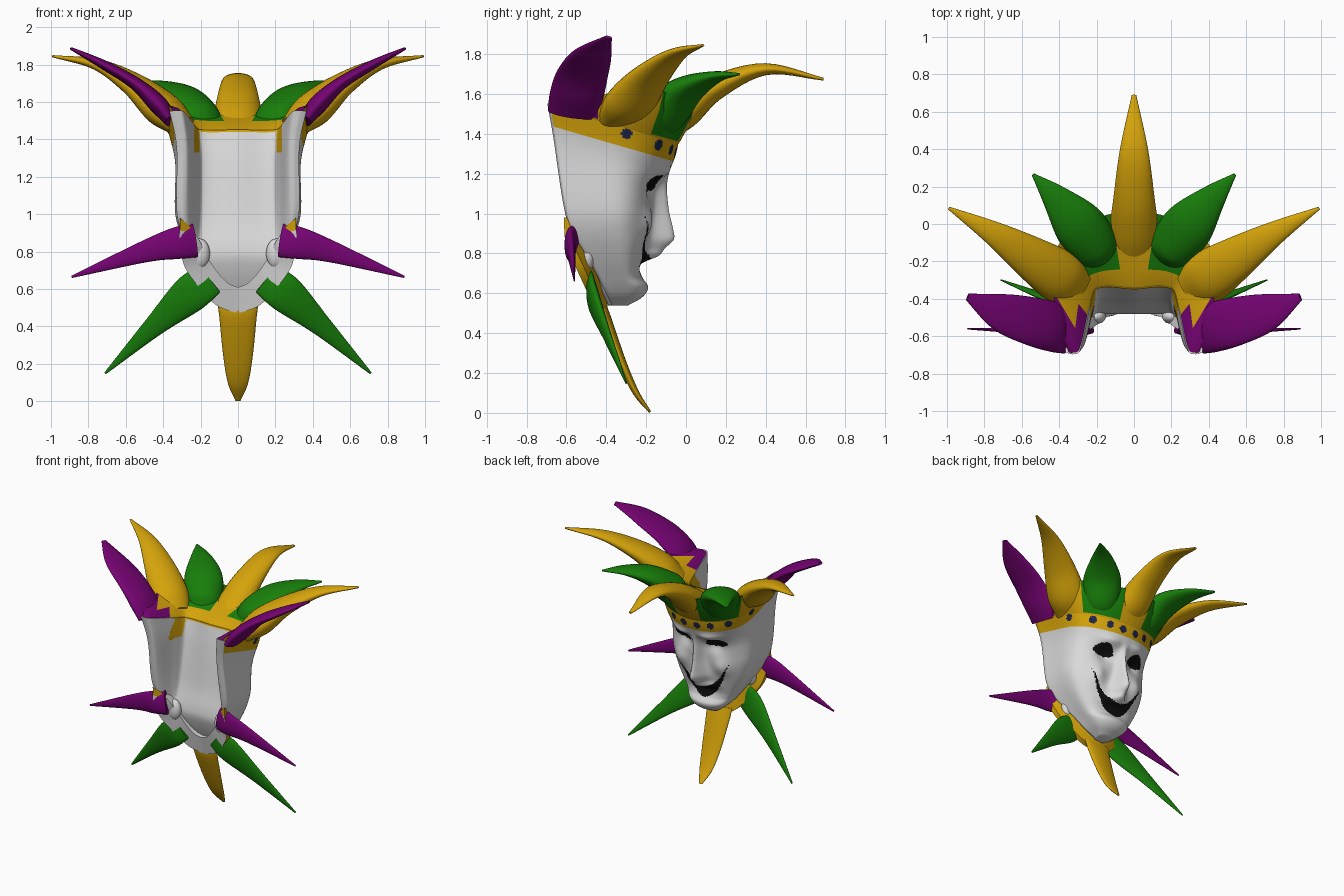
import bpy, bmesh, math
from mathutils import Vector

if "Cube" in bpy.data.objects:
    bpy.data.objects.remove(bpy.data.objects["Cube"])

def mat(name, c):
    m = bpy.data.materials.new(name)
    m.diffuse_color = (*c, 1)
    m.use_nodes = True
    m.node_tree.nodes["Principled BSDF"].inputs["Base Color"].default_value = m.diffuse_color
    return m

WHITE = mat("white", (.70, .70, .70))
GOLD = mat("gold", (.67, .37, .003))
GREEN = mat("green", (.009, .21, .003))
PURPLE = mat("purple", (.18, .001, .17))
BLACK = mat("black", (.004, .004, .004))
NAVY = mat("navy", (.012, .018, .07))

def curve(keys, t):
    """Smooth interpolation through (t, value) keys."""
    if t <= keys[0][0]: return keys[0][1]
    if t >= keys[-1][0]: return keys[-1][1]
    n = len(keys)
    slope = lambda i: ((keys[min(i+1, n-1)][1] - keys[max(i-1, 0)][1]) /
                       (keys[min(i+1, n-1)][0] - keys[max(i-1, 0)][0]))
    i = max(k for k in range(n - 1) if keys[k][0] <= t)
    h = keys[i+1][0] - keys[i][0]
    s = (t - keys[i][0]) / h
    return ((2*s**3 - 3*s*s + 1)*keys[i][1] + (s**3 - 2*s*s + s)*h*slope(i)
            + (3*s*s - 2*s**3)*keys[i+1][1] + (s**3 - s*s)*h*slope(i+1))

def make(name, bm, mats):
    bmesh.ops.recalc_face_normals(bm, faces=bm.faces)
    me = bpy.data.meshes.new(name)
    bm.to_mesh(me); bm.free()
    for m in mats: me.materials.append(m)
    bpy.context.collection.objects.link(bpy.data.objects.new(name, me))

# ---- mask: profiles by height ----
HALF_W = [(.54, .06), (.6, .14), (.7, .22), (.8, .285), (.9, .335), (1.0, .365), (1.2, .365), (1.4, .415)]
EDGE_Y = [(.54, -.36), (.6, -.39), (.7, -.44), (.8, -.5), (.9, -.56), (1.0, -.6), (1.2, -.65), (1.4, -.69)]
FRONT_Y = [(.54, -.29), (.58, -.22), (.63, -.19), (.68, -.215), (.75, -.21), (.85, -.19), (.95, -.175),
           (1.1, -.15), (1.18, -.11), (1.27, -.06), (1.4, -.03)]
NOSE = [(.75, 0), (.79, .04), (.83, .09), (.87, .125), (.92, .115), (1.0, .085), (1.1, .055), (1.2, .01), (1.26, 0)]
NOSE_W = [(.82, .05), (.88, .05), (1.0, .034), (1.2, .03)]
INNER_W = [(.9, .22), (1.2, .22), (1.4, .24)]
INNER_Y = [(.54, -.39), (.7, -.46), (.8, -.48), (1.0, -.43), (1.4, -.34)]

def bump(x, z, cx, cz, sx, sz):
    return math.exp(-((abs(x) - cx)/sx)**2 - ((z - cz)/sz)**2)

def tilt(x, y, z):
    s = min(1, max(0, (z - .9)/.37))
    return Vector((x, y, z + .29*(-.06 - y)*s*s*(3 - 2*s)))

def outer(a, z):
    w, e, f = curve(HALF_W, z), curve(EDGE_Y, z), curve(FRONT_Y, z)
    s = math.sin(a)
    x = w*s*(1.2 - .3*abs(s)**5)
    y = e + (f - e)*max(0, math.cos(a))**.74
    y += curve(NOSE, z)*math.exp(-(x/curve(NOSE_W, z))**2)
    y += .03*bump(x, z, .18, .95, .06, .07) - .03*bump(x, z, .13, 1.1, .06, .045)
    y += .025*bump(x, z, .12, 1.2, .09, .035) - .02*bump(x, z, .0, .73, .12, .04)
    y += .03*bump(x, z, 0, .79, .09, .025)
    return tilt(x, y, z)

def inner(t, z):
    w, e, yi = .9*curve(HALF_W, z), curve(EDGE_Y, z), curve(INNER_Y, z)
    wi = min(curve(INNER_W, z), .75*w)
    k = abs(t)
    x = curve([(0, 0), (.45, .85*wi), (.6, wi), (.8, wi*.6 + w*.4), (1, w*.99)], k)
    y = curve([(0, yi), (.45, yi), (.6, yi*.7 + e*.3), (.8, e + .01), (.9, e - .012), (1, e - .004)], k)
    return tilt(math.copysign(x, t), y, z)

N, R = 150, 130
bm = bmesh.new()
zs = [.54 + .83*r/R for r in range(R + 1)]
ts = [2*i/N - 1 for i in range(N + 1)]
out = [[bm.verts.new(outer(t*math.pi/2, z)) for t in ts] for z in zs]
inn = [[bm.verts.new(inner(t, z)) for t in ts] for z in zs]
gems = [outer(math.radians(s*d), 1.308 + .0004*d) for d in (7, 20, 36, 60) for s in (-1, 1)]
for r in range(R):
    z0 = (zs[r] + zs[r+1])/2
    for i in range(N):
        f = bm.faces.new((out[r][i], out[r][i+1], out[r+1][i+1], out[r+1][i]))
        c = f.calc_center_median()
        x, z = abs(c.x), c.z
        eye = ((x - .145)/.078)**2 + ((z - 1.14 - .1*(x - .145))/(.052 if z > 1.14 else .026))**2 < 1
        mouth = .675 + 6*x*x < z < .77 + 4.2*x*x
        if z0 > 1.262:
            f.material_index = 3 if any((c - g).length < .027 for g in gems) else 1
        elif eye or mouth:
            f.material_index = 2
        f = bm.faces.new((inn[r][i], inn[r+1][i], inn[r+1][i+1], inn[r][i+1]))
        c = f.calc_center_median()
        f.material_index = int(z0 > 1.355 and abs(c.x) < .2 or .205 < abs(c.x) < .235 and 1.33 < c.z)
    for i in (0, N):
        bm.faces.new((out[r][i], out[r+1][i], inn[r+1][i], inn[r][i]))
for r in (0, R):
    for i in range(N):
        f = bm.faces.new((out[r][i], out[r][i+1], inn[r][i+1], inn[r][i]))
        f.material_index = int(r == R and abs(ts[i]) < .6)
make("mask", bm, [WHITE, GOLD, BLACK, NAVY])

# ---- crown: flared web joining the horns, coloured by direction ----
bm = bmesh.new()
rows = []
for i in range(-60, 61):
    t = .96*i/60
    fade = 1 - .8*max(0, (abs(t) - .6)/.36)
    a, c = outer(t*math.pi/2, 1.335), inner(t, 1.365)
    d = Vector((a.x, a.y + .45, 0)).normalized()
    top = a + d*.11*fade + Vector((0, 0, .07 + .17*fade))
    low = a + d*.012 + Vector((0, 0, .03))
    mid = top.lerp(c, .75) + Vector((0, 0, .02*fade))
    rows.append([bm.verts.new(p) for p in (a - d*.01, low, a.lerp(top, .6) + d*.01, top, mid, c)])
for p, q in zip(rows, rows[1:]):
    for k in range(6):
        f = bm.faces.new((p[k], p[(k+1) % 6], q[(k+1) % 6], q[k]))
        m = f.calc_center_median()
        ang = math.degrees(math.atan2(abs(m.x), m.y + .45))
        if k > 0 and abs(m.x) > .1 and not (k == 4 and ang < 80):
            f.material_index = 1 if ang < 50 else 0 if ang < 90 else 2
bm.faces.new(rows[0]); bm.faces.new(rows[-1])
make("crown", bm, [GOLD, GREEN, PURPLE])

# ---- horns and collar points: swept flattened ellipses ----
def horn(name, keys, across, m, side=1):
    """keys: x, y, z, half width, half thickness along the path."""
    S, K = 24, 28
    at = lambda t: [curve([(i, k[j]) for i, k in enumerate(keys)], t) for j in range(5)]
    bm = bmesh.new()
    rings = []
    for s in range(S + 1):
        t = (len(keys) - 1)*s/S
        p = at(t)
        d = Vector(at(t + .02)[:3]) - Vector(at(t - .02)[:3])
        u = Vector(across)
        u = (u - d*u.dot(d)/d.length_squared).normalized()
        v = d.cross(u).normalized()
        ring = []
        for k in range(K):
            a = math.tau*k/K
            q = Vector(p[:3]) + u*p[3]*math.cos(a) + v*p[4]*math.sin(a)
            ring.append(bm.verts.new((q.x*side, q.y, q.z)))
        rings.append(ring)
    for a, b in zip(rings, rings[1:]):
        for k in range(K):
            bm.faces.new((a[k], a[(k+1) % K], b[(k+1) % K], b[k]))
    bm.faces.new(rings[0]); bm.faces.new(rings[-1])
    make(name, bm, [m])

horn("front_horn", [(0, -.2, 1.42, .11, .06), (0, -.04, 1.5, .13, .095), (0, .14, 1.63, .11, .065),
                    (0, .4, 1.725, .075, .03), (0, .69, 1.675, .012, .007)], (1, 0, 0), GOLD)
horn("bottom_point", [(0, -.415, .53, .11, .02), (0, -.395, .45, .1, .028), (0, -.32, .25, .08, .022),
                      (0, -.25, .1, .055, .016), (0, -.18, .004, .014, .006)], (1, 0, 0), GOLD)
for s, tag in ((1, "right"), (-1, "left")):
    horn(tag + "_green_horn", [(.16, -.2, 1.44, .09, .05), (.21, -.12, 1.5, .13, .11), (.3, .0, 1.62, .135, .07),
         (.42, .14, 1.685, .075, .03), (.54, .265, 1.70, .008, .006)], (.8, -.58, 0), GREEN, s)
    horn(tag + "_gold_horn", [(.3, -.35, 1.47, .11, .06), (.4, -.28, 1.56, .14, .09), (.55, -.18, 1.69, .115, .06),
         (.75, -.05, 1.80, .065, .03), (.99, .085, 1.845, .008, .006)], (.5, -.86, 0), GOLD, s)
    horn(tag + "_purple_horn", [(.36, -.57, 1.5, .125, .035), (.43, -.55, 1.59, .135, .05), (.55, -.52, 1.7, .13, .035),
         (.72, -.47, 1.8, .1, .025), (.89, -.39, 1.885, .02, .008)], (0, 1, 0), PURPLE, s)
    horn(tag + "_purple_point", [(.23, -.555, .86, .09, .03), (.33, -.58, .845, .085, .03),
         (.5, -.575, .8, .058, .02), (.89, -.56, .665, .006, .004)], (.3, 0, 1), PURPLE, s)
    horn(tag + "_green_point", [(.15, -.48, .655, .09, .015), (.26, -.465, .57, .1, .03),
         (.45, -.4, .4, .056, .02), (.71, -.3, .15, .006, .004)], (.69, 0, .73), GREEN, s)

# ---- collar: thick fan along the jaw, gold in front and white behind ----
OUT = [(.31, -.595, .98), (.31, -.585, .85), (.285, -.53, .72), (.2, -.475, .6), (.11, -.435, .51), (0, -.41, .47)]
INN = [(.26, -.57, .94), (.2, -.53, .85), (.15, -.49, .75), (.1, -.475, .68), (.05, -.46, .63), (0, -.45, .61)]
bm = bmesh.new()
rows = []
for i in range(-50, 51):
    t = 5 - abs(i)/10
    o, n = [Vector([curve([(k, p[j]) for k, p in enumerate(L)], t) for j in range(3)]) for L in (OUT, INN)]
    if i < 0: o.x, n.x = -o.x, -n.x
    rows.append([bm.verts.new(p + Vector((0, dy, 0))) for p, dy in ((o, -.018), (o, .022), (n, .05), (n, -.01))])
for a, b in zip(rows, rows[1:]):
    for k in range(4):
        f = bm.faces.new((a[k], a[(k+1) % 4], b[(k+1) % 4], b[k]))
        f.material_index = int(k in (0, 1) or f.calc_center_median().z > .91)
bm.faces.new(rows[0]); bm.faces.new(rows[-1])
make("collar", bm, [WHITE, GOLD])

# ---- curled ends of the rim behind the jaw ----
for s, tag in ((1, "right"), (-1, "left")):
    bm = bmesh.new()
    bmesh.ops.create_uvsphere(bm, u_segments=24, v_segments=14, radius=1)
    for v in bm.verts:
        v.co = Vector((s*.205 + v.co.x*.055, -.495 + v.co.y*.04, .79 + v.co.z*.08))
    make(tag + "_rim_curl", bm, [WHITE])

# ---- smooth shading ----
for ob in bpy.data.objects:
    ob.select_set(True)
    bpy.context.view_layer.objects.active = ob
bpy.ops.object.shade_smooth_by_angle(angle=math.radians(50))
